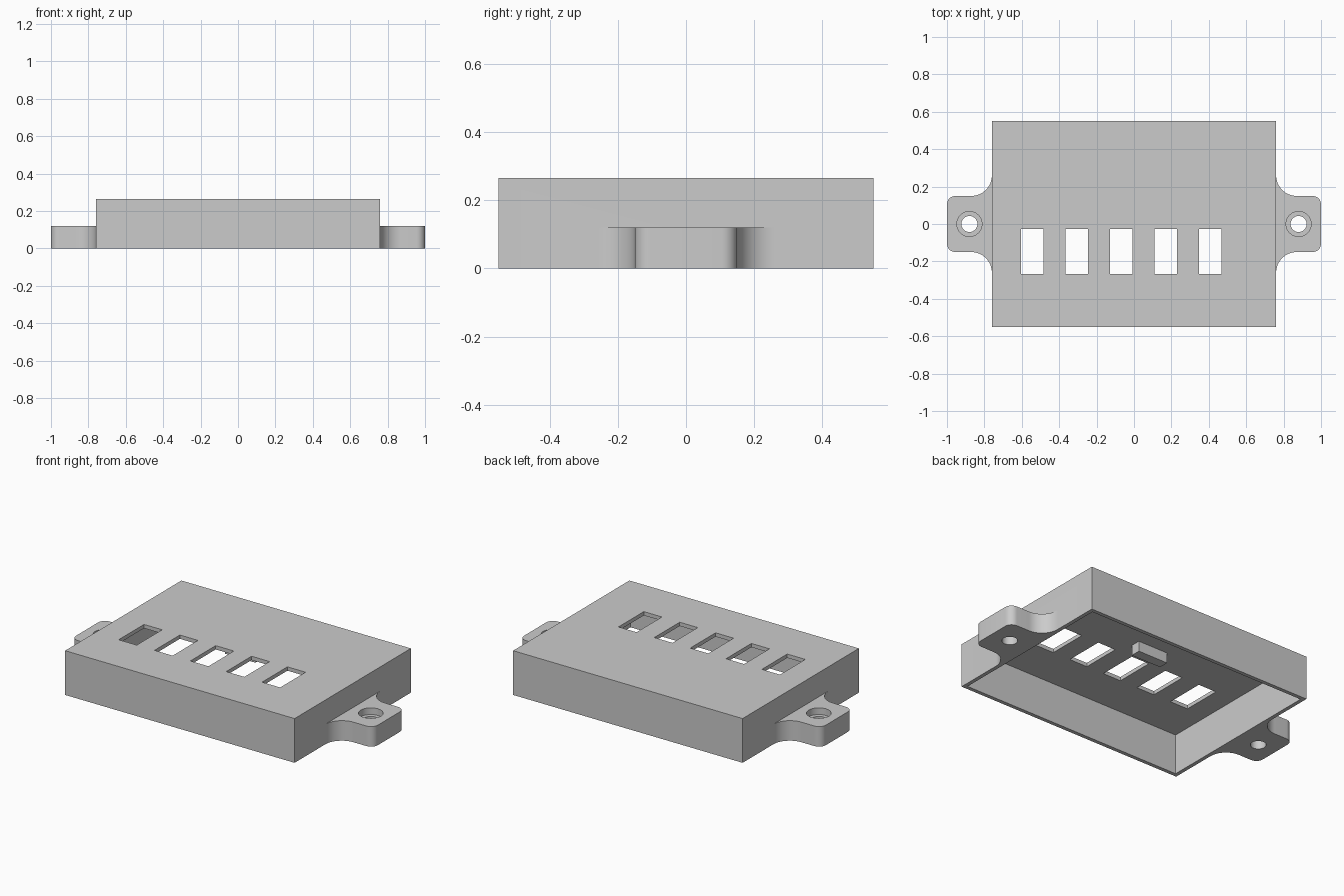
import bpy, bmesh
from math import cos, sin, radians

if "Cube" in bpy.data.objects:
    bpy.data.objects.remove(bpy.data.objects["Cube"])

W, D, H, T = 0.76, 0.55, 0.265, 0.023   # half width, half depth, height, wall
TAB_H = 0.12


def prism(name, pts, z0, z1):
    """Extrude a flat outline from z0 to z1."""
    bm = bmesh.new()
    face = bm.faces.new([bm.verts.new((x, y, z0)) for x, y in pts])
    top = bmesh.ops.extrude_face_region(bm, geom=[face])
    verts = [g for g in top["geom"] if isinstance(g, bmesh.types.BMVert)]
    bmesh.ops.translate(bm, verts=verts, vec=(0, 0, z1 - z0))
    bmesh.ops.recalc_face_normals(bm, faces=bm.faces)
    mesh = bpy.data.meshes.new(name)
    bm.to_mesh(mesh)
    bm.free()
    obj = bpy.data.objects.new(name, mesh)
    bpy.context.collection.objects.link(obj)
    return obj


def box(name, x0, x1, y0, y1, z0, z1):
    return prism(name, [(x0, y0), (x1, y0), (x1, y1), (x0, y1)], z0, z1)


def arc(cx, cy, r, a0, a1, n):
    angles = [radians(a0 + (a1 - a0) * i / n) for i in range(n + 1)]
    return [(cx + r * cos(a), cy + r * sin(a)) for a in angles]


def combine(target, other, operation):
    """Apply a boolean and discard the helper object."""
    mod = target.modifiers.new("combine", 'BOOLEAN')
    mod.object, mod.operation, mod.solver = other, operation, 'EXACT'
    bpy.context.view_layer.objects.active = target
    bpy.ops.object.modifier_apply(modifier=mod.name)
    bpy.data.objects.remove(other)


# Open-bottomed case
case = box("case", -W, W, -D, D, 0, H)
combine(case, box("cavity", -W + T, W - T, -D + T, D - T, -0.1, H - T), 'DIFFERENCE')

# Row of five windows in the top
for i in range(5):
    x = -0.543 + 0.2375 * i
    combine(case, box("window", x - 0.06, x + 0.06, -0.268, -0.028, 0.1, 0.4), 'DIFFERENCE')

# Small retaining block under the top
combine(case, box("inner_block", -0.13, 0.07, 0.065, 0.125, 0.18, H - T / 2), 'UNION')

# Mounting ears: flared root, rounded tip, counterbored screw hole
upper = ([(1.0, 0.105)] + arc(0.955, 0.105, 0.045, 0, 90, 8)[1:]
         + arc(0.87, 0.26, 0.11, 270, 180, 16) + [(W - 0.01, 0.26)])
outline = upper + [(x, -y) for x, y in reversed(upper)]
for side in (1, -1):
    ear = prism("mounting_ear", [(side * x, y) for x, y in outline], 0, TAB_H)
    hole_x = side * 0.88
    for r, z0 in ((0.043, -0.1), (0.067, TAB_H - 0.04)):
        combine(ear, prism("hole", arc(hole_x, 0, r, 0, 360, 40)[:-1], z0, 0.2), 'DIFFERENCE')
    combine(case, ear, 'UNION')

# Smooth curves, crisp edges
bpy.ops.object.select_all(action='DESELECT')
case.select_set(True)
bpy.context.view_layer.objects.active = case
bpy.ops.object.shade_smooth_by_angle(angle=radians(30))
